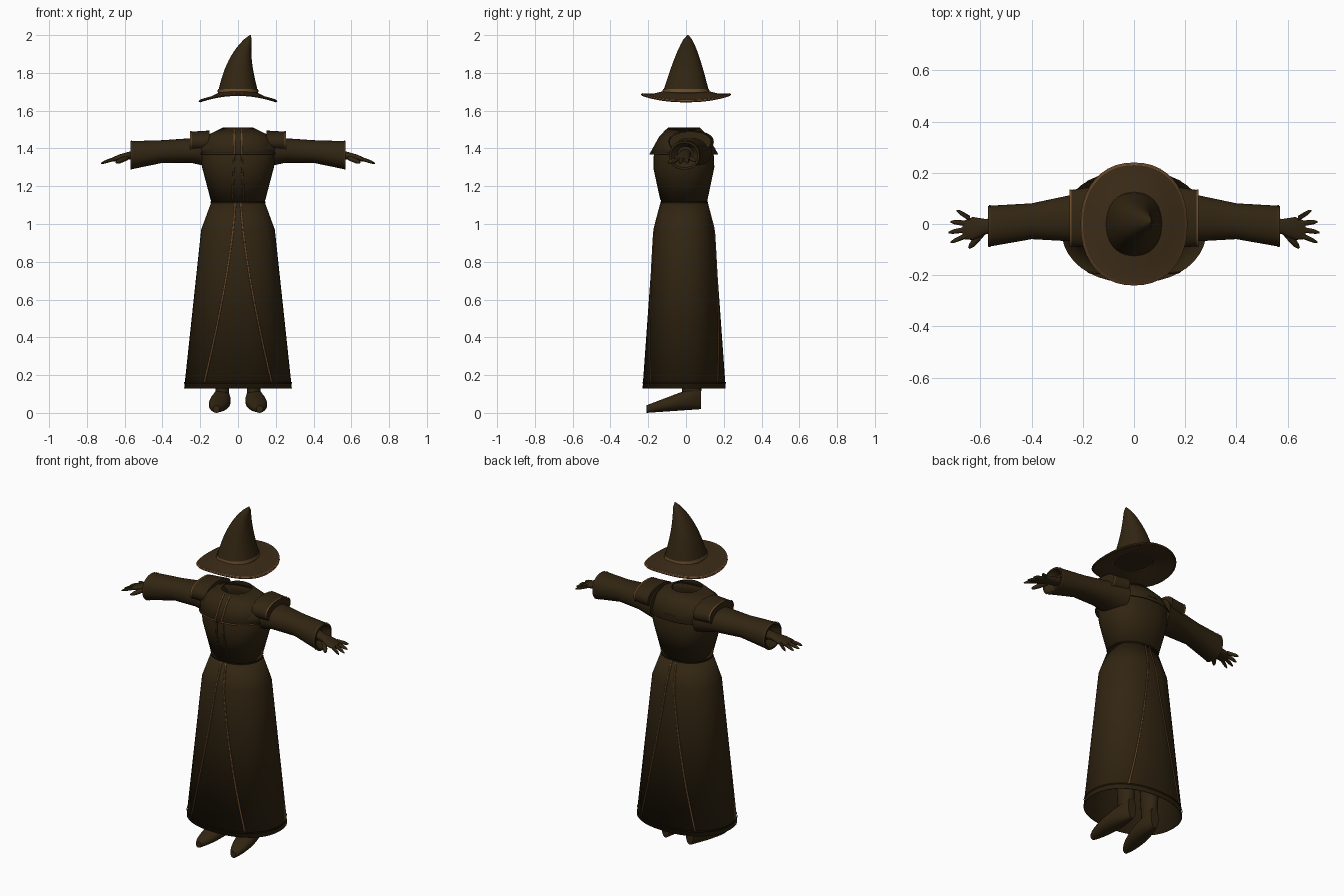
import bpy, bmesh, math
from mathutils import Vector

cube = bpy.data.objects.get("Cube")
if cube:
    bpy.data.objects.remove(cube, do_unlink=True)

ACROSS, DEPTH, UP = Vector((1, 0, 0)), Vector((0, 1, 0)), Vector((0, 0, 1))
SQUARENESS = 2.2
BODY_SHIFT = -0.01


def material(name, *rgb):
    mat = bpy.data.materials.new(name)
    mat.use_nodes = True
    mat.diffuse_color = (*rgb, 1)
    mat.node_tree.nodes["Principled BSDF"].inputs["Base Color"].default_value = (*rgb, 1)
    return mat


cloth = material("dark brown cloth", 0.032, 0.019, 0.006)
brim_felt = material("brim brown", 0.045, 0.025, 0.009)
trim = material("tan trim", 0.15, 0.07, 0.024)
seam = material("seam shadow brown", 0.012, 0.008, 0.003)


def finish(name, bm, mat, thickness):
    bmesh.ops.recalc_face_normals(bm, faces=bm.faces)
    mesh = bpy.data.meshes.new(name)
    bm.to_mesh(mesh)
    bm.free()
    mesh.materials.append(mat)
    part = bpy.data.objects.new(name, mesh)
    bpy.context.collection.objects.link(part)
    bpy.ops.object.select_all(action='DESELECT')
    part.select_set(True)
    bpy.context.view_layer.objects.active = part
    bpy.ops.object.shade_smooth_by_angle(angle=math.radians(40))
    if thickness:
        shell = part.modifiers.new("thickness", 'SOLIDIFY')
        shell.thickness = thickness
        shell.offset = -1


def loft(name, sections, mat, u=ACROSS, v=DEPTH, sides=40, closed=True,
         side=1, warp=None, thickness=0):
    """Skin rounded sections, each given as (centre, u radius, v radius)."""
    bm = bmesh.new()
    power = 2 / SQUARENESS
    rings = []
    for centre, u_radius, v_radius in sections:
        ring = []
        for i in range(sides):
            angle = math.tau * i / sides
            c, s = math.cos(angle), math.sin(angle)
            point = (Vector(centre)
                     + u * u_radius * math.copysign(abs(c) ** power, c)
                     + v * v_radius * math.copysign(abs(s) ** power, s))
            if warp:
                point = warp(point)
            point.x *= side
            ring.append(bm.verts.new(point))
        rings.append(ring)
    for low, high in zip(rings, rings[1:]):
        for i in range(sides):
            bm.faces.new((low[i - 1], low[i], high[i], high[i - 1]))
    if closed:
        bm.faces.new(rings[0])
        bm.faces.new(rings[-1])
    finish(name, bm, mat, thickness)


def fractions(steps):
    return [i / steps for i in range(steps + 1)]


# Robe shells as (height, half width, half depth)
def garment(name, levels, mat=cloth, thickness=0.005):
    loft(name, [((0, BODY_SHIFT, z), width, depth) for z, width, depth in levels],
         mat, closed=False, thickness=thickness)


skirt = [(0.13, 0.285, 0.22), (0.97, 0.195, 0.16), (1.12, 0.14, 0.12)]
bodice = [(1.11, 0.14, 0.12), (1.3, 0.19, 0.16), (1.4, 0.21, 0.155), (1.46, 0.18, 0.12)]
cape = [(1.37, 0.21, 0.18), (1.46, 0.18, 0.13), (1.51, 0.08, 0.085)]
garment("skirt", skirt)
garment("bodice", bodice)
garment("shoulder_cape", cape)


def size_at(levels, z):
    """Half width and half depth of a shell at a height."""
    for low, high in zip(levels, levels[1:]):
        if z <= high[0]:
            break
    t = (z - low[0]) / (high[0] - low[0])
    return [a + (b - a) * t for a, b in zip(low[1:], high[1:])]


def band(name, levels, z, height):
    """Dark seam running round a shell."""
    width, depth = size_at(levels, z)
    proud = 0.003
    garment(name, [(h, width + proud, depth + proud) for h in (z, z + height)], seam, 0)


band("skirt_hem_seam", skirt, 0.155, 0.008)
band("waist_seam", skirt, 1.11, 0.008)


# Braid laid on the front (facing -1) or back (facing 1) of a shell
def braid(name, levels, path, facing=-1, mat=trim, half_width=0.004):
    bm = bmesh.new()
    rows = []
    for i, point in enumerate(path):
        before, after = path[max(i - 1, 0)], path[min(i + 1, len(path) - 1)]
        along = (Vector(after) - Vector(before)).normalized() * half_width
        row = []
        for edge in (-1, 1):
            x, z = point[0] + edge * along.y, point[1] - edge * along.x
            width, depth = size_at(levels, z)
            bulge = (1 - abs(x / width) ** SQUARENESS) ** (1 / SQUARENESS)
            y = BODY_SHIFT + facing * (depth * bulge + half_width)
            row.append(bm.verts.new((x, y, z)))
        rows.append(row)
    for low, high in zip(rows, rows[1:]):
        bm.faces.new((*low, *reversed(high)))
    finish(name, bm, mat, half_width)


def line(start, end):
    return [tuple(Vector(start).lerp(Vector(end), t)) for t in fractions(16)]


def arm_axis(x, lift=0, spread=0):
    """The arm sweeps forward and droops toward the fingertips."""
    return (x, 0.03 - 0.12 * x ** 2 + spread, 1.39 - 0.25 * x ** 4 + lift)


for side, label in ((1, "left"), (-1, "right")):
    flare = [(side * (0.015 + 0.165 * t ** 1.4), 1.11 - 0.95 * t) for t in fractions(30)]
    braid(f"{label}_front_skirt_braid", skirt, flare)
    braid(f"{label}_back_skirt_braid", skirt, flare, facing=1)
    braid(f"{label}_cape_braid", cape, line((side * 0.02, 1.5), (side * 0.02, 1.37)))
    braid(f"{label}_bodice_braid", bodice,
          line((side * 0.02, 1.37), (side * 0.03, 1.13)), mat=brim_felt)
    braid(f"{label}_cape_edge_braid", cape,
          line((side * 0.02, 1.375), (side * 0.19, 1.375)), half_width=0.003)

    # Sleeve with a turned-in cuff, and the pad over the shoulder
    def limb(part, profile, mat=cloth, lift=0, closed=True):
        loft(f"{label}_{part}", [(arm_axis(x, lift), wide, tall) for x, wide, tall in profile],
             mat, DEPTH, UP, closed=closed, side=side)

    limb("sleeve", [(0.14, 0.11, 0.09), (0.25, 0.09, 0.065), (0.4, 0.07, 0.06),
                    (0.57, 0.08, 0.075), (0.57, 0.07, 0.065), (0.53, 0.04, 0.04)])
    limb("cuff_braid", [(x, 0.082, 0.077) for x in (0.56, 0.567)], brim_felt, closed=False)
    limb("shoulder_pad", [(0.15, 0.12, 0.06), (0.25, 0.11, 0.055)], lift=0.045)
    limb("shoulder_braid", [(x, 0.113, 0.058) for x in (0.245, 0.253)], trim,
         lift=0.045, closed=False)

    # Hand with spread fingers
    limb("palm", [(0.52, 0.03, 0.025), (0.58, 0.03, 0.02), (0.63, 0.045, 0.017),
                  (0.67, 0.035, 0.01)])
    for finger in range(4):
        spread = 0.04 - 0.02 * finger
        reach = 0.085 - 0.008 * (finger - 2) ** 2
        loft(f"{label}_finger_{finger}",
             [(arm_axis(0.64 + reach * t, 0, spread * (1 + t)),
               *[0.01 * math.sqrt(1.1 - t ** 4)] * 2) for t in fractions(6)],
             cloth, DEPTH, UP, sides=10, side=side)
    loft(f"{label}_thumb",
         [((0.59 + 0.055 * t, -0.03 - 0.065 * t, 1.35 - 0.025 * t),
           *[0.013 * math.sqrt(1.1 - t ** 4)] * 2) for t in fractions(6)],
         cloth, Vector((0.8, 0.6, 0)), UP, sides=10, side=side)

    # Leg widening up inside the skirt, and a boot tapering to the toe
    loft(f"{label}_leg", [((0.083, 0.03, z), 0.03 + z / 20, 0.045 + z / 20)
                          for z in (0.06, 0.8)], cloth, sides=20, side=side)
    boot = []
    for t in fractions(12):
        half_height = 0.065 - 0.045 * t
        boot.append(((0.08 + 0.035 * t, 0.08 - 0.29 * t, half_height + 0.02 * (1 - t)),
                     0.055 * math.sqrt(math.sin(math.pi * (0.07 + 0.9 * t))), half_height))
    loft(f"{label}_boot", boot, cloth, ACROSS, UP, sides=24, side=side)

braid("back_stitch", cape, line((-0.03, 1.4), (0.03, 1.4)), 1, brim_felt, 0.002)


# Pointed hat, slightly longer than wide, its brim drooping at both sides
def hat_ring(z, radius, x=0, y=0):
    return ((x, y, z), radius, radius * 1.15)


def droop(point):
    return point - UP * 0.85 * point.x ** 2


loft("hat_brim", [hat_ring(*level) for level in (
    (1.705, 0.1), (1.69, 0.15), (1.69, 0.205), (1.68, 0.205), (1.68, 0.15),
    (1.69, 0.095), (1.8, 0.07))], brim_felt, warp=droop)
loft("hat_brim_braid", [hat_ring(1.693, 0.2), hat_ring(1.686, 0.209), hat_ring(1.678, 0.2)],
     trim, closed=False, warp=droop)
loft("hat_crown", [hat_ring(1.69 + 0.31 * t, 0.003 + 0.105 * (1 - t) ** 0.7,
                            0.065 * t ** 3, 0.01 * t) for t in fractions(14)], cloth)
loft("hat_band", [hat_ring(1.698, 0.109), hat_ring(1.715, 0.106)], trim, closed=False)
